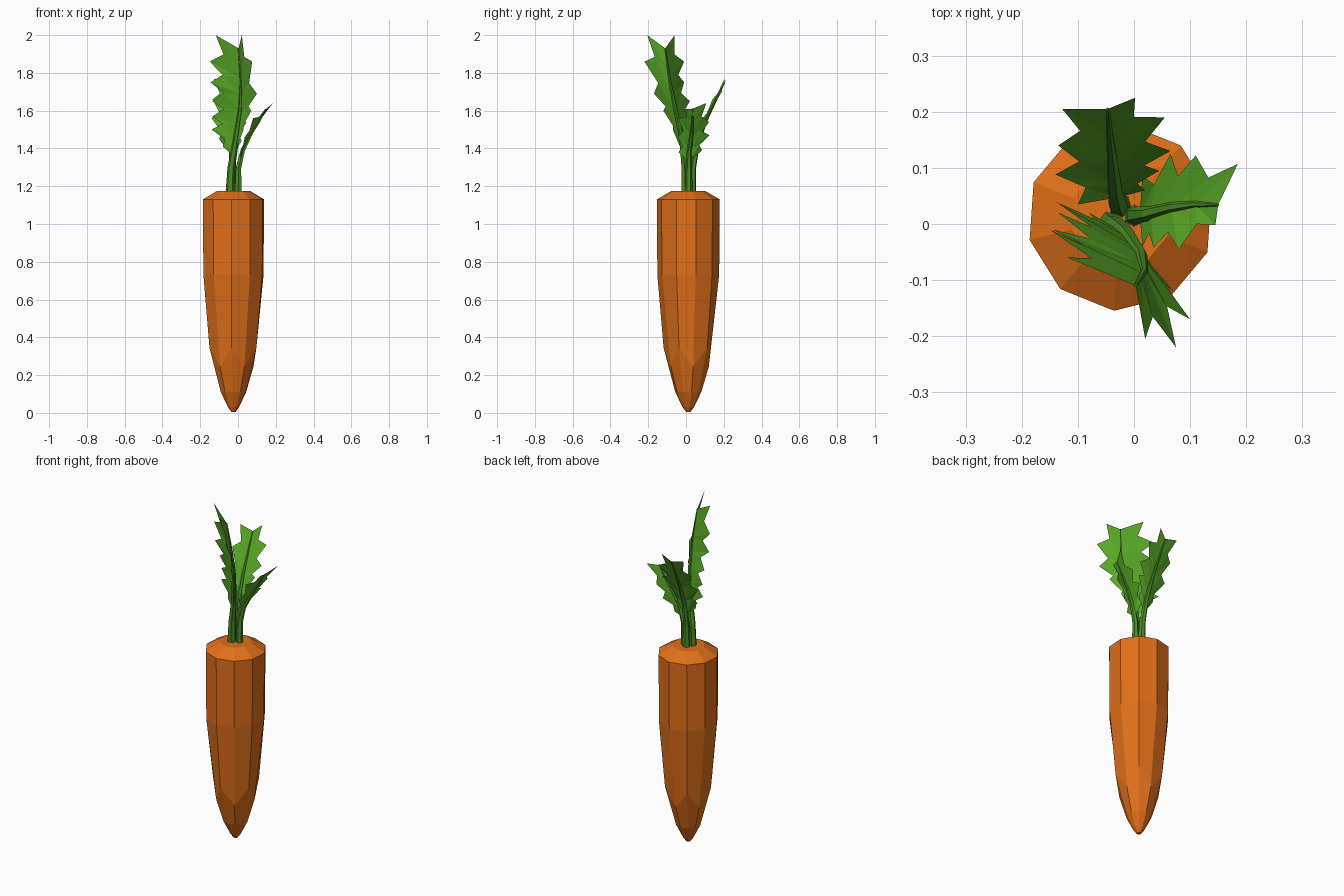
import bpy, math
from mathutils import Vector

if "Cube" in bpy.data.objects:
    bpy.data.objects.remove(bpy.data.objects["Cube"])


def material(name, rgb):
    m = bpy.data.materials.new(name)
    m.diffuse_color = (*rgb, 1)
    m.use_nodes = True
    m.node_tree.nodes["Principled BSDF"].inputs["Base Color"].default_value = m.diffuse_color
    return m


ORANGE = material("orange", (0.75, 0.16, 0.01))
LEAF = material("leaf_green", (0.10, 0.40, 0.02))
STEM = material("stem_green", (0.07, 0.28, 0.02))


def mesh_object(name, verts, faces, mat):
    me = bpy.data.meshes.new(name)
    me.from_pydata(verts, [], faces)
    me.materials.append(mat)
    ob = bpy.data.objects.new(name, me)
    bpy.context.collection.objects.link(ob)
    return ob


# Carrot root: ten-sided lathe with a slightly staggered lower ring
SIDES, CX, CY = 10, -0.024, 0.012
rings = [(0.005, 0.012, 0), (0.03, 0.03, 0), (0.11, 0.069, 0), (0.295, 0.12, 0.05),
         (0.73, 0.164, 0), (1.13, 0.167, 0), (1.175, 0.09, 0)]
verts, faces = [], []
for z, r, stagger in rings:
    for i in range(SIDES):
        a = math.radians(14 + 36 * i)
        s = stagger * (1 if i % 2 else -1)
        rr = r + 0.22 * s
        verts.append((CX + rr * math.cos(a), CY + rr * math.sin(a), z + s))
for k in range(len(rings) - 1):
    for i in range(SIDES):
        j = (i + 1) % SIDES
        a, b = k * SIDES, (k + 1) * SIDES
        faces.append((a + i, a + j, b + j, b + i))
faces.append(tuple(reversed(range(SIDES))))
faces.append(tuple(range(len(verts) - SIDES, len(verts))))
mesh_object("carrot_root", verts, faces, ORANGE)


def path_at_z(path, z):
    for a, b in zip(path, path[1:]):
        if z <= b.z:
            return a.lerp(b, (z - a.z) / (b.z - a.z))
    return path[-1].copy()


def stem(name, path, radius):
    # Tapered six-sided stalk that becomes the midrib
    cu = bpy.data.curves.new(name, 'CURVE')
    cu.dimensions = '3D'
    cu.bevel_depth = radius
    cu.bevel_resolution = 1
    cu.use_fill_caps = True
    sp = cu.splines.new('POLY')
    sp.use_smooth = False
    sp.points.add(len(path) - 1)
    for i, (p, v) in enumerate(zip(sp.points, path)):
        p.co = (*v, 1)
        p.radius = 1 - 0.88 * i / (len(path) - 1)
    cu.materials.append(STEM)
    bpy.context.collection.objects.link(bpy.data.objects.new(name, cu))


def leaf(name, path, z_start, sides):
    # Two jagged half blades hanging off the midrib
    verts, faces = [], []
    for tips in sides:
        tips = [Vector(t) for t in tips]
        n = len(tips)
        mid = [path_at_z(path, z_start + (path[-1].z - z_start) * i / n) for i in range(n + 1)]
        notch = [mid[0]]
        for i in range(n - 1):
            notch.append(mid[i + 1].lerp((tips[i] + tips[i + 1]) / 2, 0.6))
        notch.append(mid[n])
        for i in range(n):
            for tri in ((mid[i], notch[i], tips[i]), (mid[i], tips[i], notch[i + 1]),
                        (mid[i], notch[i + 1], mid[i + 1])):
                if (tri[1] - tri[0]).cross(tri[2] - tri[0]).length > 1e-8:
                    faces.append(tuple(range(len(verts), len(verts) + 3)))
                    verts += [tuple(v) for v in tri]
    mesh_object(name, verts, faces, LEAF)


# Leaves: stalk path, stalk radius, blade start height, tips of each half
plants = {
    "tall_front": (
        [(-0.042, 0.0, 1.15), (-0.035, -0.005, 1.3), (-0.015, -0.018, 1.42),
         (0.012, -0.055, 1.6), (0.018, -0.085, 1.75), (0.003, -0.11, 1.93)], 0.025, 1.36,
        [[(-0.08, 0.02, 1.41), (-0.14, 0.04, 1.5), (-0.135, 0.037, 1.57), (-0.135, 0.02, 1.65),
          (-0.145, -0.01, 1.75), (-0.15, -0.01, 1.86), (-0.118, -0.06, 2.0)],
         [(0.03, -0.07, 1.5), (0.07, -0.12, 1.6), (0.10, -0.17, 1.69),
          (0.075, -0.22, 1.86), (0.02, -0.205, 2.0)]]),
    "back": (
        [(-0.025, 0.033, 1.15), (-0.028, 0.036, 1.3), (-0.034, 0.06, 1.43),
         (-0.038, 0.105, 1.55), (-0.043, 0.155, 1.65), (-0.047, 0.205, 1.75)], 0.022, 1.36,
        [[(-0.10, 0.035, 1.45), (-0.14, 0.088, 1.56), (-0.135, 0.14, 1.66), (-0.128, 0.205, 1.77)],
         [(0.02, 0.06, 1.44), (0.045, 0.095, 1.54), (0.065, 0.13, 1.6),
          (0.055, 0.19, 1.7), (0.002, 0.225, 1.79)]]),
    "side": (
        [(0.0, 0.015, 1.15), (0.003, 0.015, 1.3), (0.025, 0.018, 1.39),
         (0.07, 0.03, 1.48), (0.11, 0.035, 1.54), (0.15, 0.034, 1.61)], 0.02, 1.33,
        [[(0.015, 0.085, 1.39), (0.065, 0.125, 1.47), (0.11, 0.122, 1.54), (0.185, 0.107, 1.64)],
         [(0.015, -0.04, 1.38), (0.035, -0.042, 1.46), (0.08, -0.045, 1.56), (0.145, -0.002, 1.61)]]),
}
for name, (pts, radius, z_start, sides) in plants.items():
    path = [Vector(p) for p in pts]
    stem(name + "_stem", path, radius)
    leaf(name + "_leaf", path, z_start, sides)
